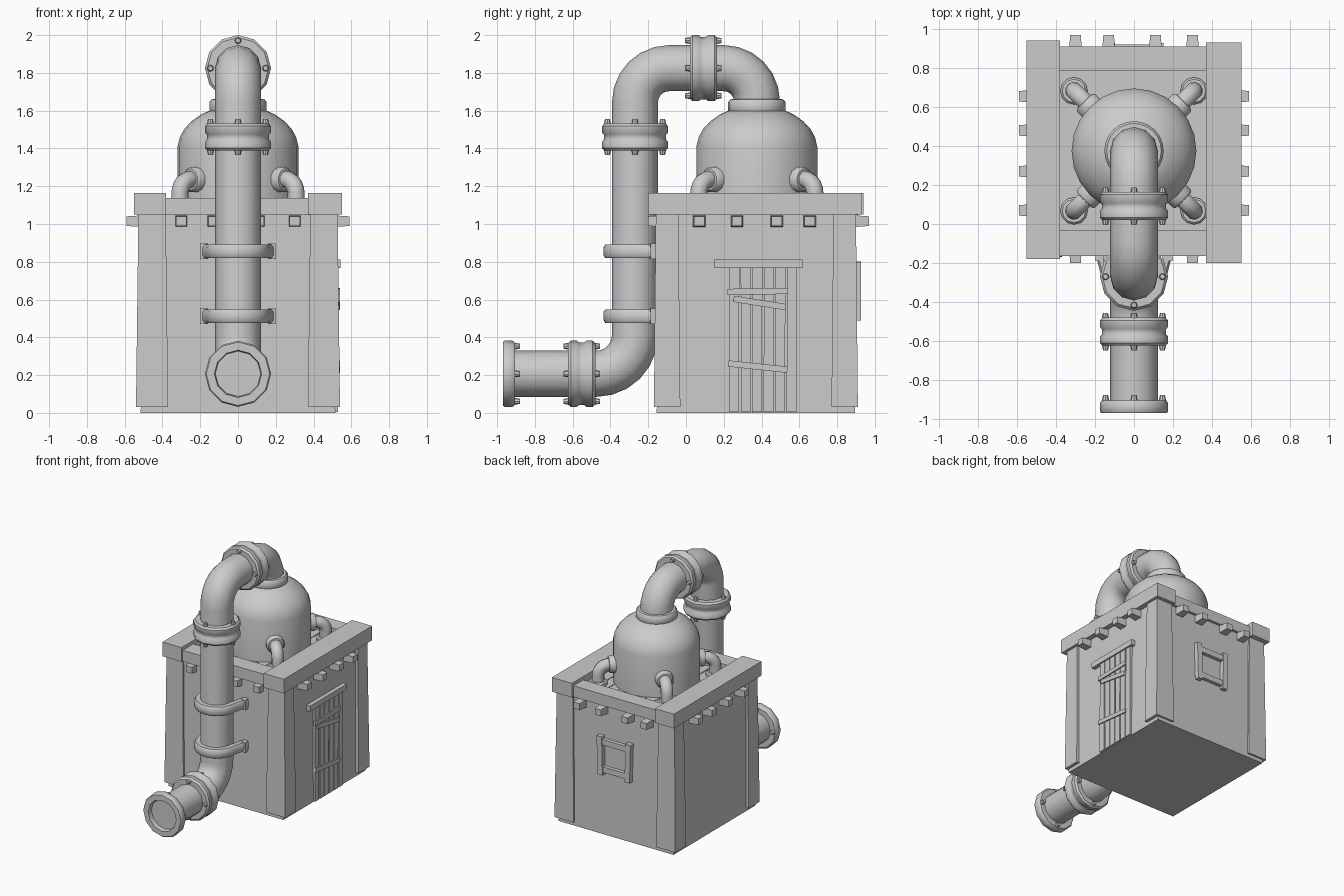
import bpy, bmesh, math, random
from mathutils import Vector, Euler, Matrix

if "Cube" in bpy.data.objects:
    bpy.data.objects.remove(bpy.data.objects["Cube"])

random.seed(4)
grey = bpy.data.materials.new("plain_grey")
grey.diffuse_color = (0.6, 0.6, 0.6, 1)
grey.use_nodes = True
grey.node_tree.nodes["Principled BSDF"].inputs["Base Color"].default_value = grey.diffuse_color


def finish(name, bm, smooth=False):
    bmesh.ops.remove_doubles(bm, verts=bm.verts, dist=0.0001)
    bmesh.ops.recalc_face_normals(bm, faces=bm.faces)
    me = bpy.data.meshes.new(name)
    bm.to_mesh(me)
    bm.free()
    me.materials.append(grey)
    ob = bpy.data.objects.new(name, me)
    bpy.context.collection.objects.link(ob)
    if smooth:
        bpy.ops.object.select_all(action='DESELECT')
        ob.select_set(True)
        bpy.context.view_layer.objects.active = ob
        bpy.ops.object.shade_smooth_by_angle(angle=math.radians(40))
    return ob


def block(name, loc, size, rot=(0, 0, 0), taper=1.0):
    """Box, optionally narrowed at its local top and rotated (degrees)."""
    bm = bmesh.new()
    bmesh.ops.create_cube(bm, size=1)
    for v in bm.verts:
        k = taper if v.co.z > 0 else 1
        v.co = Vector((v.co.x * size[0] * k, v.co.y * size[1] * k, v.co.z * size[2]))
    e = Euler([math.radians(a) for a in rot])
    bm.transform(Matrix.Translation(loc) @ e.to_matrix().to_4x4())
    return finish(name, bm)


def skin(name, rings, caps=True):
    """Join rings of points into a closed tube."""
    bm = bmesh.new()
    vr = [[bm.verts.new(p) for p in r] for r in rings]
    n = len(vr[0])
    for a, b in zip(vr, vr[1:]):
        for i in range(n):
            bm.faces.new((a[i], a[(i + 1) % n], b[(i + 1) % n], b[i]))
    if caps:
        bm.faces.new(vr[0])
        bm.faces.new(vr[-1])
    return finish(name, bm, True)


def circle(r, n):
    return [(r * math.cos(2 * math.pi * i / n), r * math.sin(2 * math.pi * i / n)) for i in range(n)]


def sweep(name, path, side, section):
    """Sweep a cross-section along a planar path; side is the plane's normal."""
    side = Vector(side).normalized()
    path = [Vector(p) for p in path]
    rings = []
    for i, p in enumerate(path):
        t = (path[min(i + 1, len(path) - 1)] - path[max(i - 1, 0)]).normalized()
        nrm = t.cross(side)
        rings.append([p + nrm * u + side * v for u, v in section])
    return skin(name, rings)


def lathe(name, prof, origin, axis, n):
    """Revolve (radius, distance) points about an axis."""
    q = Vector((0, 0, 1)).rotation_difference(Vector(axis))
    rings = [[Vector(origin) + q @ Vector((u, v, t)) for u, v in circle(max(r, 0.0005), n)] for r, t in prof]
    return skin(name, rings)


def arc(cy, cz, r, a0, a1, n=6):
    """Points of a bend in the x = 0 plane."""
    return [(0, cy + r * math.cos(math.radians(a0 + (a1 - a0) * i / n)),
             cz + r * math.sin(math.radians(a0 + (a1 - a0) * i / n))) for i in range(n + 1)]


# House body and corner posts
block("house_walls", (0, 0.37, 0.54), (1.03, 1.05, 1.08), taper=0.985)
for x in (-0.455, 0.455):
    for y in (-0.10, 0.84):
        block("corner_post", (x, y, 0.545), (0.17, 0.14, 1.03), taper=0.85)

# Parapet beams
block("left_parapet", (-0.465, 0.38, 1.107), (0.17, 1.12, 0.115))
block("right_parapet", (0.46, 0.365, 1.107), (0.18, 1.13, 0.115))
block("front_parapet", (0, -0.097, 1.092), (0.78, 0.135, 0.09))
block("back_parapet", (0, 0.847, 1.092), (0.78, 0.125, 0.09))

# Roof planks
for i in range(9):
    block("roof_plank", (-0.33 + i * 0.0825, 0.38, 1.07), (0.077, 0.83, 0.03),
          (0, 0, random.uniform(-0.6, 0.6)))

# Joist ends on all four walls
for p in (-0.30, -0.13, 0.11, 0.30):
    block("joist_end", (p, -0.16, 1.015), (0.066, 0.062, 0.08), (90, 0, 0), 0.82)
    block("joist_end", (p, 0.93, 1.015), (0.066, 0.062, 0.08), (-90, 0, 0), 0.82)
for p in (0.07, 0.27, 0.48, 0.655):
    block("joist_end", (0.545, p, 1.015), (0.062, 0.066, 0.09), (0, 90, 0), 0.82)
    block("joist_end", (-0.545, p, 1.015), (0.062, 0.066, 0.09), (0, -90, 0), 0.82)

# Door on the right wall
for i in range(6):
    block("door_plank", (0.513, 0.255 + i * 0.061, 0.387), (0.034, 0.052, 0.765),
          (random.uniform(-0.4, 0.4), 0, 0))
block("door_lintel", (0.52, 0.383, 0.79), (0.045, 0.47, 0.045))
for y, z, ln, a in ((0.38, 0.643, 0.32, 1), (0.39, 0.582, 0.28, -9), (0.38, 0.245, 0.315, -6)):
    block("door_batten", (0.53, y, z), (0.02, ln, 0.033), (a, 0, 0))

# Window frame on the back wall
for s in (-1, 1):
    block("window_post", (s * 0.125, 0.90, 0.645), (0.045, 0.055, 0.31), (0, s * 1.5, 0))
    block("window_rail", (0, 0.898, 0.645 + s * 0.11), (0.29, 0.045, 0.045))

# Tank with domed top and neck ring
C = (0, 0.375, 0)
lathe("tank", [(0.32, 1.05), (0.32, 1.41), (0.308, 1.46), (0.283, 1.505), (0.245, 1.545),
               (0.195, 1.58), (0.14, 1.605)], C, (0, 0, 1), 24)
lathe("tank_neck_ring", [(0.14, 1.58), (0.152, 1.595), (0.152, 1.645), (0.14, 1.66), (0.11, 1.662)],
      C, (0, 0, 1), 24)

# Four small elbow pipes between tank and roof
for k in range(4):
    a = math.radians(45 + 90 * k)
    d = Vector((math.cos(a), math.sin(a), 0))
    o = Vector(C)
    path = [o + d * 0.29 + Vector((0, 0, 1.235))]
    for i in range(6):
        b = math.radians(90 - 18 * i)
        path.append(o + d * (0.36 + 0.075 * math.cos(b)) + Vector((0, 0, 1.16 + 0.075 * math.sin(b))))
    path.append(o + d * 0.435 + Vector((0, 0, 1.07)))
    sweep("small_pipe", path, d.cross(Vector((0, 0, 1))), circle(0.046, 10))
    lathe("small_pipe_collar", [(0.068, 0.29), (0.068, 0.345), (0.058, 0.358), (0.04, 0.36)],
          o + Vector((0, 0, 1.235)), d, 12)
    lathe("small_pipe_foot", [(0.07, 1.07), (0.07, 1.105), (0.06, 1.115), (0.04, 1.115)],
          o + d * 0.435, (0, 0, 1), 12)

# Main pipe: out of the tank, over, down the front wall and forwards
pipe = [(0, -0.92, 0.207)] + arc(-0.475, 0.412, 0.205, -90, 0)
pipe += arc(-0.09, 1.645, 0.18, 180, 90) + arc(0.2, 1.65, 0.175, 90, 0) + [(0, 0.375, 1.60)]
sweep("main_pipe", pipe, (1, 0, 0), circle(0.122, 12))

# Bolted couplings
coupling = [(0.115, -0.072), (0.162, -0.072), (0.175, -0.058), (0.175, -0.025), (0.165, -0.013),
            (0.165, 0.013), (0.175, 0.025), (0.175, 0.058), (0.162, 0.072), (0.115, 0.072)]


def bolts(origin, axis, t0, t1):
    axis = Vector(axis)
    other = axis.cross(Vector((1, 0, 0)))
    for v in (Vector((1, 0, 0)), Vector((-1, 0, 0)), other, -other):
        lathe("bolt", [(0.013, t0), (0.019, t0 + 0.03), (0.019, t1 - 0.03), (0.013, t1)],
              Vector(origin) + v * 0.146, axis, 8)


for o, ax in (((0, -0.552, 0.207), (0, 1, 0)), ((0, -0.27, 1.46), (0, 0, 1)),
              ((0, 0.092, 1.825), (0, 1, 0))):
    lathe("pipe_coupling", coupling, o, ax, 12)
    bolts(o, ax, -0.096, 0.096)

# Open front end with flange
E = (0, -0.97, 0.207)
lathe("outlet_flange", [(0, 0.035), (0.12, 0.035), (0.125, 0), (0.168, 0), (0.175, 0.01),
                        (0.175, 0.052), (0.165, 0.065), (0.115, 0.065)], E, (0, 1, 0), 12)
bolts(E, (0, 1, 0), 0.02, 0.092)

# Wall clamps round the vertical pipe
band = [(-0.025, -0.036), (0.012, -0.036), (0.022, -0.022), (0.022, 0.022), (0.012, 0.036), (-0.025, 0.036)]
for z in (0.855, 0.512):
    path = [(-0.178, -0.14, z), (-0.165, -0.19, z)]
    path += [(0.145 * math.cos(t), -0.27 + 0.145 * math.sin(t), z)
             for t in [math.pi * (1 + i / 10) for i in range(11)]]
    path += [(0.165, -0.19, z), (0.178, -0.14, z)]
    sweep("pipe_clamp", path, (0, 0, 1), band)
    for s in (-1, 1):
        block("clamp_tab", (s * 0.18, -0.165, z), (0.034, 0.05, 0.082), (0, 0, s * 8))
